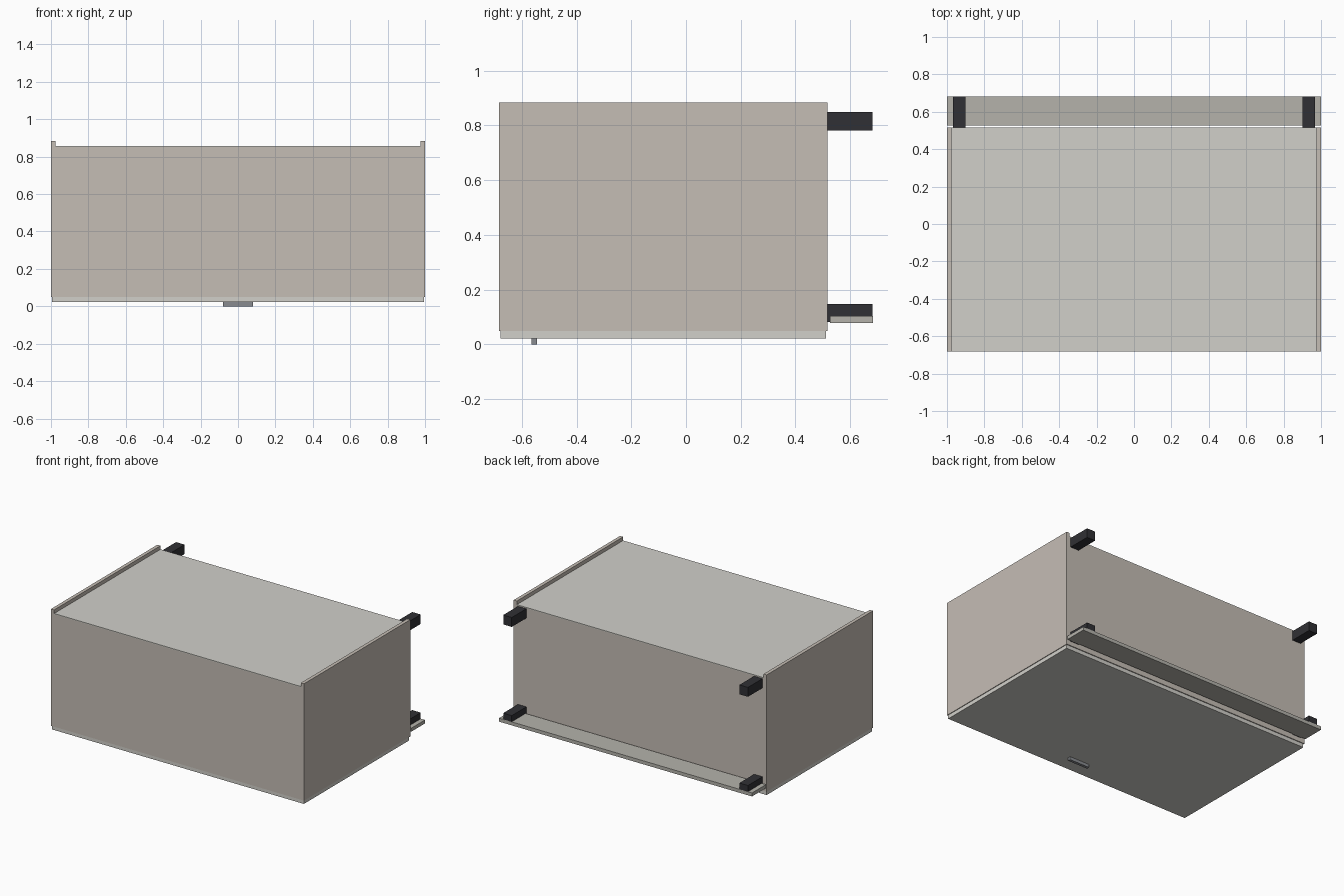
import bpy

if "Cube" in bpy.data.objects:
    bpy.data.objects.remove(bpy.data.objects["Cube"])


def material(name, rgb):
    m = bpy.data.materials.new(name)
    m.diffuse_color = (*rgb, 1)
    m.use_nodes = True
    m.node_tree.nodes["Principled BSDF"].inputs["Base Color"].default_value = m.diffuse_color
    return m


carcass = material("beige_board", (0.56, 0.51, 0.46))
pale = material("pale_board", (0.64, 0.63, 0.59))
kick = material("kick_grey", (0.46, 0.45, 0.41))
metal = material("handle_metal", (0.25, 0.26, 0.28))
black = material("black_plastic", (0.03, 0.03, 0.035))


def box(name, x, y, z, mat):
    bpy.ops.mesh.primitive_cube_add(
        size=1, location=[(a + b) / 2 for a, b in (x, y, z)])
    o = bpy.context.object
    o.name = name
    o.scale = [b - a for a, b in (x, y, z)]
    bpy.ops.object.transform_apply(location=False, rotation=False, scale=True)
    o.data.materials.append(mat)
    return o


T = 0.025                      # board thickness
Y0, Y1 = -0.683, 0.517         # cabinet top and bottom (it lies on its door)
XI = 1 - T

# Carcass boards
for side, s in (("left", -1), ("right", 1)):
    box(side + "_side_panel", sorted((s * XI, s)), (Y0, Y1), (0.049, 0.884), carcass)
box("top_panel", (-XI, XI), (Y0, Y0 + T), (0.049, 0.852), carcass)
box("bottom_panel", (-XI, XI), (Y1 - T, Y1), (0.049, 0.852), carcass)
box("back_panel", (-XI, XI), (Y0, Y1), (0.852, 0.858), pale)

# Door front and handle
box("door", (-0.995, 0.995), (Y0 + 0.006, Y1 - 0.006), (0.022, 0.049), pale)
box("handle", (-0.08, 0.08), (-0.565, -0.545), (0, 0.022), metal)

# Legs in the four corners, plus the kick board
for side, s in (("left", -1), ("right", 1)):
    for end, z in (("front", 0.081), ("rear", 0.782)):
        box(f"{end}_{side}_leg", sorted((s * 0.9, s * 0.967)), (Y1, 0.682),
            (z, z + 0.067), black)
box("kick_board", (-1, 1), (0.526, 0.683), (0.079, 0.104), kick)
